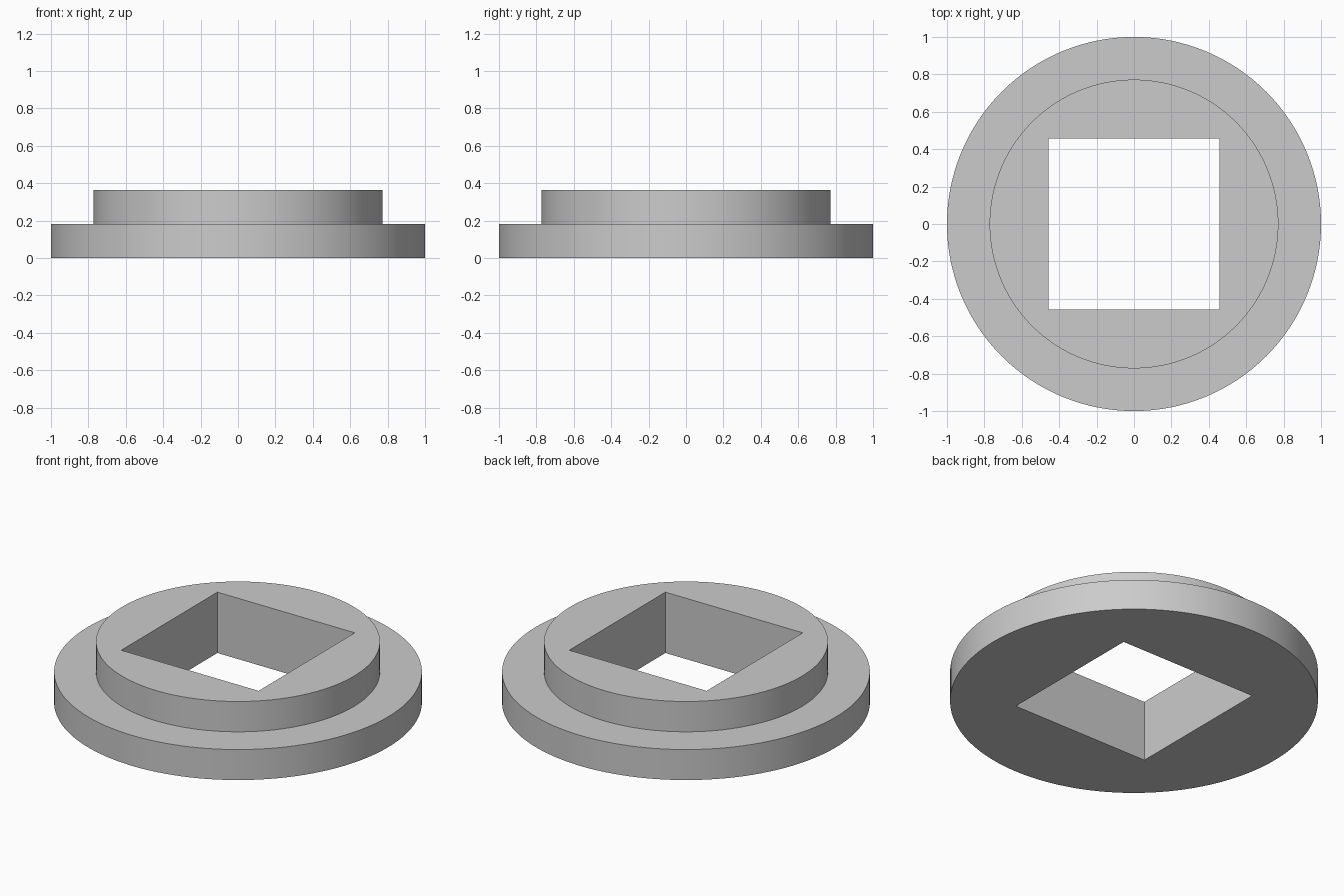
import bpy
import bmesh
import math

cube = bpy.data.objects.get("Cube")
if cube:
    bpy.data.objects.remove(cube, do_unlink=True)

SEGMENTS = 128
FLANGE_R, BOSS_R, HOLE_HALF = 1.0, 0.772, 0.456
STEP_Z, TOP_Z = 0.183, 0.365

grey = bpy.data.materials.new("plain grey")
grey.use_nodes = True
colour = (0.6, 0.6, 0.6, 1)
grey.diffuse_color = colour
grey.node_tree.nodes["Principled BSDF"].inputs["Base Color"].default_value = colour


def ring(bm, size, z, square=False):
    """A loop of vertices on a circle, or on a square of that half width."""
    verts = []
    for i in range(SEGMENTS):
        a = 2 * math.pi * i / SEGMENTS
        c, s = math.cos(a), math.sin(a)
        r = size / max(abs(c), abs(s)) if square else size
        verts.append(bm.verts.new((r * c, r * s, z)))
    return verts


# Stepped round collar with a square hole, as a closed chain of rings
bm = bmesh.new()
rings = [
    ring(bm, FLANGE_R, 0),
    ring(bm, FLANGE_R, STEP_Z),
    ring(bm, BOSS_R, STEP_Z),
    ring(bm, BOSS_R, TOP_Z),
    ring(bm, HOLE_HALF, TOP_Z, square=True),
    ring(bm, HOLE_HALF, 0, square=True),
]
for low, high in zip(rings, rings[1:] + rings[:1]):
    for i in range(SEGMENTS):
        j = (i + 1) % SEGMENTS
        bm.faces.new((low[i], low[j], high[j], high[i]))
bmesh.ops.recalc_face_normals(bm, faces=bm.faces)

mesh = bpy.data.meshes.new("stepped_collar")
bm.to_mesh(mesh)
bm.free()
mesh.materials.append(grey)
collar = bpy.data.objects.new("stepped_collar", mesh)
bpy.context.collection.objects.link(collar)

# Smooth round walls, crisp rims and hole corners
bpy.ops.object.select_all(action="DESELECT")
collar.select_set(True)
bpy.context.view_layer.objects.active = collar
bpy.ops.object.shade_smooth_by_angle(angle=math.radians(30))
